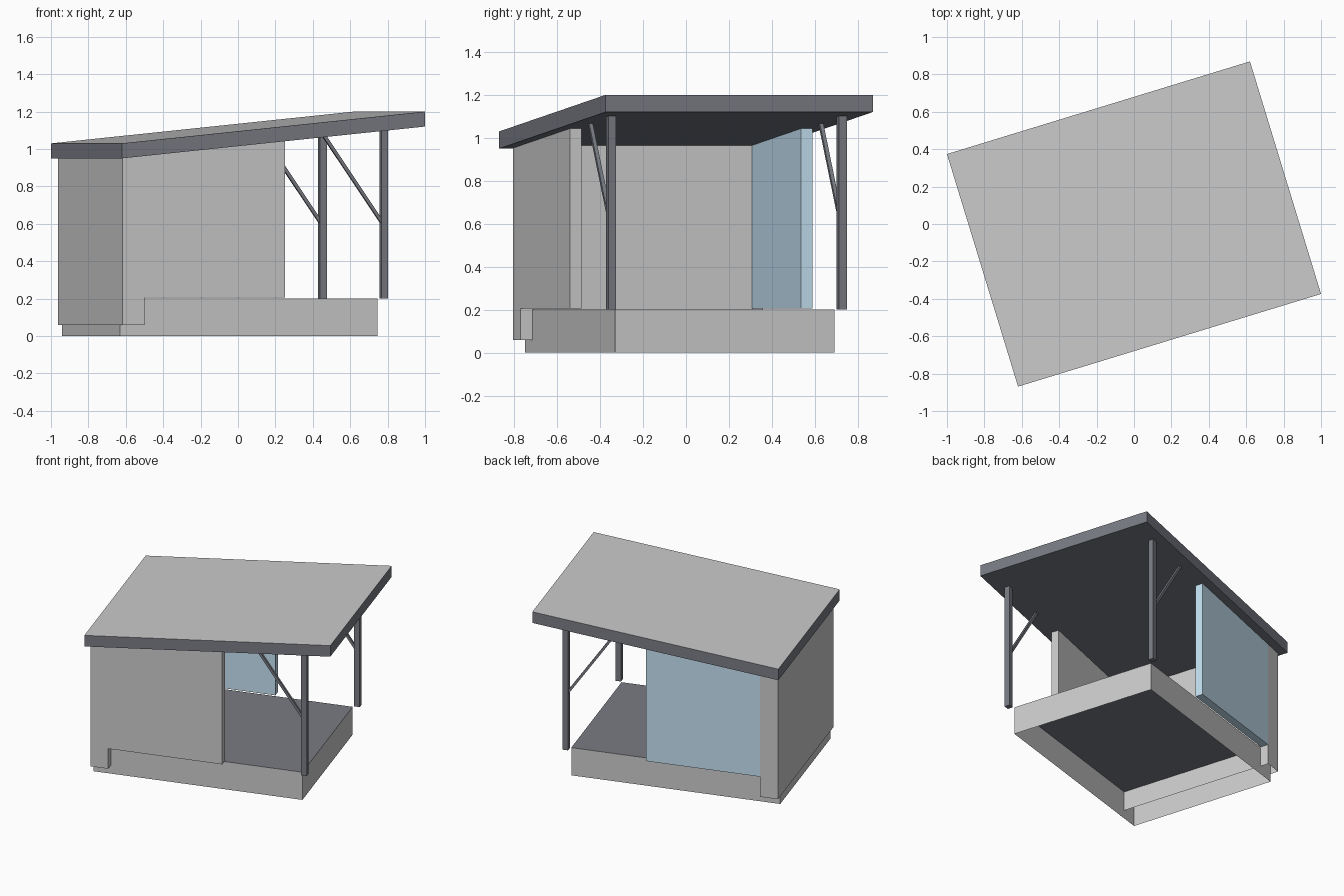
import bpy, bmesh
from math import radians
from mathutils import Matrix, Vector

if "Cube" in bpy.data.objects:
    bpy.data.objects.remove(bpy.data.objects["Cube"])

TURN = Matrix.Rotation(radians(17), 4, 'Z')   # the whole shelter is turned on its plot
U, V = 0.847, 0.65                            # half size of the roof


def under_roof(u):
    return 0.95 + 0.17 * (u + U) / (2 * U)


def material(name, rgb):
    m = bpy.data.materials.new(name)
    m.diffuse_color = (*rgb, 1)
    m.use_nodes = True
    m.node_tree.nodes["Principled BSDF"].inputs["Base Color"].default_value = m.diffuse_color
    return m


dark = material("dark_timber", (0.19, 0.2, 0.23))
blue = material("blue_panel", (0.55, 0.75, 0.88))
grey = material("plain_grey", (0.8, 0.8, 0.8))


def block(name, u, v, z0, top, mats=(), open_bottom=False, top_mat=0):
    """Box over ranges u and v; z0 and top are functions of u or numbers."""
    h = lambda f, x: f(x) if callable(f) else f
    bm = bmesh.new()
    ring = [(u[0], v[0]), (u[1], v[0]), (u[1], v[1]), (u[0], v[1])]
    lo = [bm.verts.new((a, b, h(z0, a))) for a, b in ring]
    hi = [bm.verts.new((a, b, h(top, a))) for a, b in ring]
    for i in range(4):
        j = (i + 1) % 4
        bm.faces.new((lo[i], lo[j], hi[j], hi[i]))
    bm.faces.new(hi).material_index = top_mat
    if not open_bottom:
        bm.faces.new(lo[::-1])
    return finish(name, bm, mats)


def finish(name, bm, mats):
    bm.transform(TURN)
    me = bpy.data.meshes.new(name)
    bm.to_mesh(me)
    bm.free()
    for m in mats:
        me.materials.append(m)
    ob = bpy.data.objects.new(name, me)
    bpy.context.collection.objects.link(ob)
    return ob


def strut(name, a, b, size, mats):
    """Square bar between two points."""
    a, b = Vector(a), Vector(b)
    d = b - a
    bm = bmesh.new()
    bmesh.ops.create_cube(bm, size=1)
    bm.transform(Matrix.Translation((a + b) / 2)
                 @ d.to_track_quat('Z', 'Y').to_matrix().to_4x4()
                 @ Matrix.Diagonal((size, size, d.length, 1)))
    return finish(name, bm, mats)


# Hollow plinth with a dark deck on top
block("plinth", (-0.822, 0.617), (-0.533, 0.533), 0, 0.2,
      (grey, dark), open_bottom=True, top_mat=1)

# Walls rise to the sloping underside of the roof
block("end_wall", (-0.825, -0.703), (-0.59, 0.59), 0.06, under_roof, open_bottom=True)
block("front_wall", (-0.703, 0.083), (-0.59, -0.535), 0.205, under_roof)
block("back_panel", (-0.703, 0.083), (0.535, 0.59), 0.205, under_roof, (blue,))

# Single-pitch roof, dark slab with a grey top
block("roof", (-U, U), (-V, V), under_roof, lambda u: under_roof(u) + 0.08,
      (dark, grey), top_mat=1)

# Posts and diagonal braces, front and back
for side, s in (("front", -1), ("back", 1)):
    v = 0.561 * s
    block(side + "_post", (0.624, 0.662), (v - 0.019, v + 0.019), 0.2, under_roof, (dark,))
    strut(side + "_brace", (0.638, v, 0.6), (0.31, v, 1.07), 0.018, (dark,))
